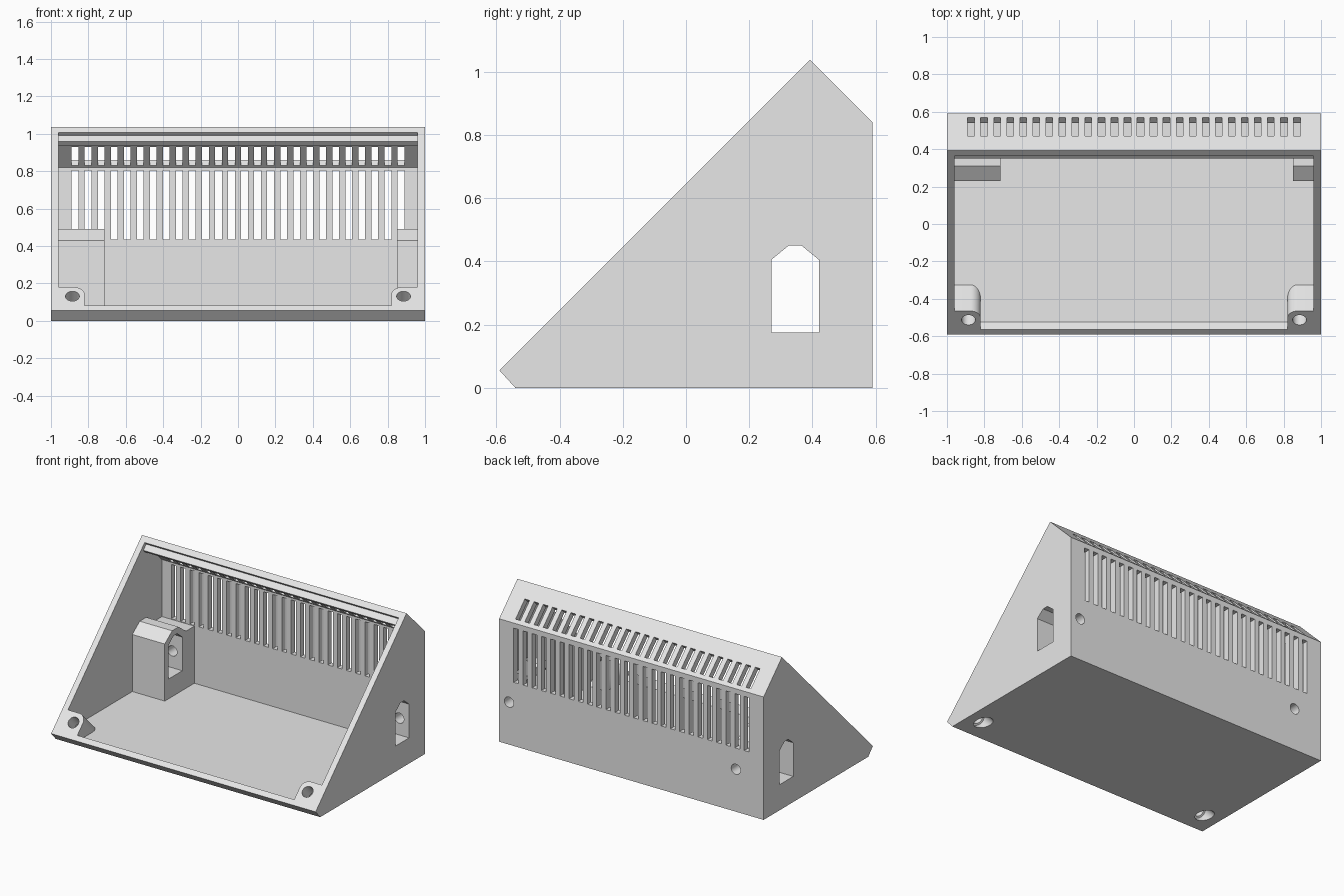
import bpy
import bmesh
from math import radians, sin, cos, pi
from mathutils import Matrix, Vector

if "Cube" in bpy.data.objects:
    bpy.data.objects.remove(bpy.data.objects["Cube"], do_unlink=True)

grey = bpy.data.materials.new("light_grey_plastic")
grey.use_nodes = True
grey.diffuse_color = (0.8, 0.8, 0.8, 1)
grey.node_tree.nodes["Principled BSDF"].inputs["Base Color"].default_value = (0.8, 0.8, 0.8, 1)


def finish(bm, name):
    bmesh.ops.recalc_face_normals(bm, faces=bm.faces)
    mesh = bpy.data.meshes.new(name)
    bm.to_mesh(mesh)
    bm.free()
    mesh.materials.append(grey)
    obj = bpy.data.objects.new(name, mesh)
    bpy.context.collection.objects.link(obj)
    return obj


def prism(name, outline, low, high, frame):
    """Extrude a 2D outline between two depths in the given frame."""
    bm = bmesh.new()
    base = bm.faces.new([bm.verts.new(frame @ Vector((u, v, low))) for u, v in outline])
    new = bmesh.ops.extrude_face_region(bm, geom=[base])["geom"]
    shift = frame.to_3x3() @ Vector((0, 0, high - low))
    bmesh.ops.translate(bm, vec=shift, verts=[g for g in new if isinstance(g, bmesh.types.BMVert)])
    return finish(bm, name)


def circle(r, n=40):
    return [(r * cos(2 * pi * i / n), r * sin(2 * pi * i / n)) for i in range(n)]


def slot_row(name, size, y, z, tilt):
    """A row of evenly spaced box cutters."""
    bm = bmesh.new()
    for i in range(SLOTS):
        x = (i - (SLOTS - 1) / 2) * PITCH
        place = Matrix.Translation((x, y, z)) @ Matrix.Rotation(tilt, 4, 'X') @ Matrix.Diagonal((*size, 1))
        bmesh.ops.create_cube(bm, size=1, matrix=place)
    return finish(bm, name)


def subtract(target, cutters):
    for cutter in cutters:
        mod = target.modifiers.new("cut", 'BOOLEAN')
        mod.operation, mod.solver, mod.object = 'DIFFERENCE', 'EXACT', cutter
        graph = bpy.context.evaluated_depsgraph_get()
        mesh = bpy.data.meshes.new_from_object(target.evaluated_get(graph))
        target.modifiers.clear()
        target.data = mesh
        bpy.data.objects.remove(cutter, do_unlink=True)


SLOTS, PITCH = 26, 0.0697
# Frame for side profiles: outline is (y, z), depth is x
SIDE = Matrix(((0, 0, 1, 0), (1, 0, 0, 0), (0, 1, 0, 0), (0, 0, 0, 1)))
# Frame for back screws: outline is (x, z), depth is y
BACK = Matrix(((1, 0, 0, 0), (0, 0, 1, 0), (0, 1, 0, 0), (0, 0, 0, 1)))


def slant_frame(x):
    """Frame on the sloped front rim at a corner screw, depth outward."""
    k = 0.5 ** 0.5
    return Matrix(((1, 0, 0, x), (0, k, -k, -0.513), (0, k, k, 0.132), (0, 0, 0, 1)))


# Outer wedge shell
case = prism("sloped_enclosure",
             [(-0.59, 0.055), (-0.54, 0), (0.59, 0), (0.59, 0.84), (0.392, 1.037)], -1, 1, SIDE)

# Inner cavity, open through the sloped front
cavity = prism("cavity", [(-0.664, 0.181), (-0.523, 0.04), (0.55, 0.04), (0.55, 0.82),
                          (0.262, 1.108)], -0.96, 0.96, SIDE)

# Solid parts kept inside the cavity: side channel blocks, top ridge, corner posts
block = [(0.23, -0.1), (0.23, 0.43), (0.31, 0.49), (0.38, 0.49), (0.46, 0.43), (0.7, 0.43), (0.7, -0.1)]
ridge = [(0.349, 0.959), (0.369, 0.939), (0.45, 1.02), (0.43, 1.04)]
kept = [prism("right_block", block, -1.1, -0.715, SIDE),
        prism("left_block", block, 0.85, 1.1, SIDE),
        prism("top_ridge", ridge, -1.1, 1.1, SIDE)]
arc = [radians(90 + 9 * i) for i in range(11)]
post = [(0.2, -0.3), (0.2, 0.068)] + [(-0.01 + 0.055 * cos(a), 0.013 + 0.055 * sin(a)) for a in arc]
post.append((-0.065, -0.3))
for s in (-1, 1):
    kept.append(prism("corner_post", [(s * u, v) for u, v in post], -0.4, 0.3, slant_frame(s * 0.885)))
subtract(cavity, kept)

# Side opening running through the channel blocks
tunnel = [(0.27, 0.175), (0.42, 0.175), (0.42, 0.405), (0.365, 0.45), (0.325, 0.45), (0.27, 0.405)]
cutters = [cavity, prism("side_opening", tunnel, -1.2, 1.2, SIDE)]

# Ventilation slots in the back wall and the sloped roof
cutters.append(slot_row("back_slots", (0.036, 0.15, 0.37), 0.575, 0.62, 0))
cutters.append(slot_row("roof_slots", (0.036, 0.141, 0.12), 0.52, 0.909, radians(-45)))

# Screw holes: two in the back, two counterbored through the front corners
for x in (-0.79, 0.925):
    cutters.append(prism("back_screw_hole", circle(0.035), 0.35, 0.7, BACK @ Matrix.Translation((x, 0.29, 0))))
for x in (-0.885, 0.885):
    cutters.append(prism("corner_screw_hole", circle(0.037), -0.3, 0.1, slant_frame(x)))
    cutters.append(prism("corner_counterbore", circle(0.05), -0.4, -0.1, slant_frame(x)))
subtract(case, cutters)

# Smooth the round holes, keep every edge crisp
bpy.ops.object.select_all(action='DESELECT')
case.select_set(True)
bpy.context.view_layer.objects.active = case
bpy.ops.object.shade_smooth_by_angle(angle=radians(25))
